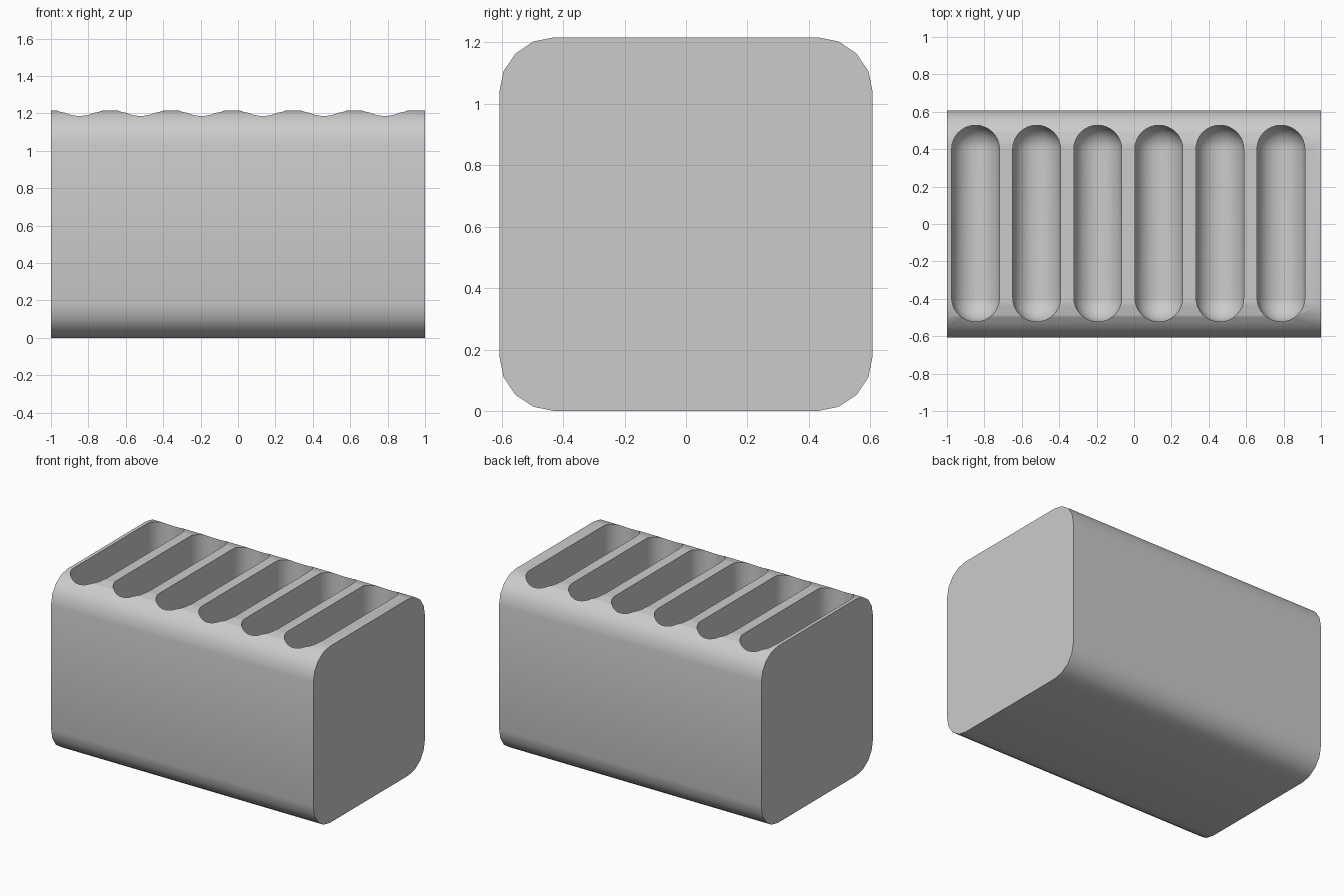
import bpy, bmesh, math

if "Cube" in bpy.data.objects:
    bpy.data.objects.remove(bpy.data.objects["Cube"])

H, HALF, R = 1.217, 0.608, 0.18        # block height, half depth, corner radius
SLOT_R, SLOT_Y, FLOOR = 0.128, 0.397, 0.45


def loft(bm, rings):
    """Skin a list of closed rings and cap both ends."""
    vs = [[bm.verts.new(p) for p in ring] for ring in rings]
    for a, b in zip(vs, vs[1:]):
        for i in range(len(a)):
            j = (i + 1) % len(a)
            bm.faces.new((a[i], a[j], b[j], b[i]))
    bm.faces.new(vs[0])
    bm.faces.new(vs[-1])


def make(name, bm):
    bmesh.ops.recalc_face_normals(bm, faces=bm.faces[:])
    me = bpy.data.meshes.new(name)
    bm.to_mesh(me)
    bm.free()
    ob = bpy.data.objects.new(name, me)
    bpy.context.collection.objects.link(ob)
    return ob


def block_section(x):
    pts = []
    for k, (sy, sz) in enumerate([(1, 1), (-1, 1), (-1, -1), (1, -1)]):
        for s in range(5):
            a = math.radians(90 * k + 22.5 * s)
            pts.append((x, sy * (HALF - R) + R * math.cos(a),
                        H / 2 + sz * (H / 2 - R) + R * math.sin(a)))
    return pts


def stadium(cx, z, r, n=16):
    pts = []
    for start, cy in ((0, SLOT_Y), (math.pi, -SLOT_Y)):
        for i in range(n + 1):
            a = start + math.pi * i / n
            pts.append((cx + r * math.cos(a), cy + 0.003 + r * math.sin(a), z))
    return pts


# block with rounded long edges
bm = bmesh.new()
loft(bm, [block_section(-1), block_section(1)])
block = make("slotted_block", bm)

# six deep slots with rounded floors
bm = bmesh.new()
for i in range(6):
    cx = -0.847 + 0.3265 * i
    rings = [stadium(cx, H + 0.2, SLOT_R)]
    for s in range(9):
        a = math.radians(88 * s / 8)
        rings.append(stadium(cx, FLOOR + SLOT_R * (1 - math.sin(a)), SLOT_R * math.cos(a)))
    loft(bm, rings)
cutter = make("slot_cutter", bm)
cutter.hide_render = True

mod = block.modifiers.new("slots", 'BOOLEAN')
mod.object = cutter
mod.operation = 'DIFFERENCE'
mod.solver = 'EXACT'
bpy.context.view_layer.objects.active = block
cutter.select_set(False)
block.select_set(True)
bpy.ops.object.modifier_apply(modifier=mod.name)
bpy.data.objects.remove(cutter)
bpy.ops.object.shade_smooth_by_angle(angle=math.radians(30))
